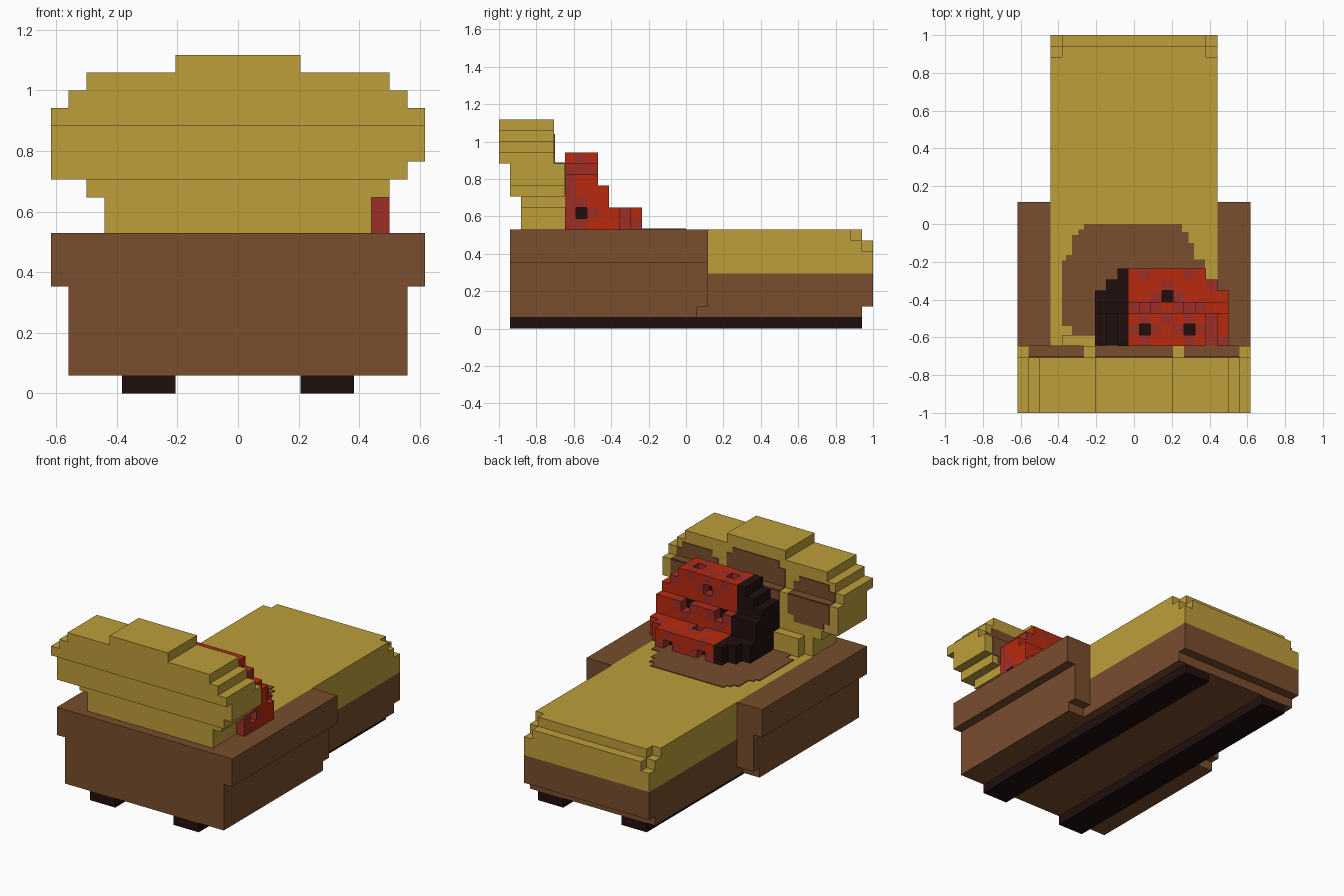
import bpy, bmesh

if "Cube" in bpy.data.objects:
    bpy.data.objects.remove(bpy.data.objects["Cube"])

U = 1 / 17  # one block


def material(name, rgb):
    m = bpy.data.materials.new(name)
    m.diffuse_color = (*rgb, 1)
    m.use_nodes = True
    m.node_tree.nodes["Principled BSDF"].inputs["Base Color"].default_value = m.diffuse_color
    return m


YELLOW = material("mustard fabric", (0.515, 0.342, 0.044))
BROWN = material("brown wood", (0.188, 0.074, 0.027))
BLACK = material("near black", (0.015, 0.0045, 0.0045))
RED = material("bright red", (0.49, 0.023, 0.0044))
DARK_RED = material("dark red", (0.342, 0.026, 0.0194))


def finish(name, bm, mats):
    bmesh.ops.recalc_face_normals(bm, faces=bm.faces[:])
    bmesh.ops.scale(bm, vec=(U, U, U), verts=bm.verts[:])
    me = bpy.data.meshes.new(name)
    bm.to_mesh(me)
    bm.free()
    for m in mats:
        me.materials.append(m)
    ob = bpy.data.objects.new(name, me)
    bpy.context.collection.objects.link(ob)
    return ob


def boxes(name, mat, *specs):
    """Blocks given as (x0, x1, y0, y1, z0, z1) in block units."""
    bm = bmesh.new()
    for x0, x1, y0, y1, z0, z1 in specs:
        vs = bmesh.ops.create_cube(bm, size=1)["verts"]
        for v in vs:
            v.co = (x1 if v.co.x > 0 else x0, y1 if v.co.y > 0 else y0, z1 if v.co.z > 0 else z0)
    return finish(name, bm, [mat])


def both(*specs):
    """Each block plus its mirror image across x = 0."""
    return [b for s in specs for b in (s, (-s[1], -s[0], *s[2:]))]


def plate(name, mat, pts, to3d, direction):
    """Thin painted plate from a 2D outline."""
    bm = bmesh.new()
    f = bm.faces.new([bm.verts.new(to3d(a, b)) for a, b in pts])
    ext = bmesh.ops.extrude_face_region(bm, geom=[f], use_keep_orig=True)
    bmesh.ops.translate(bm, vec=[0.08 * d for d in direction],
                        verts=[g for g in ext["geom"] if isinstance(g, bmesh.types.BMVert)])
    return finish(name, bm, [mat])


# Runners under the frame
boxes("runners", BLACK, *both((3.5, 6.5, -16, 16, 0, 1)))

# Wooden frame: front panel, lower sides, wider arms
boxes("frame", BROWN,
      (-9.5, 9.5, -16, -15, 1, 6), (-10.5, 10.5, -16, -15, 6, 9),
      *both((7.5, 9.5, -15, 1, 1, 2), (7.5, 9.5, -15, 2, 2, 6), (7.5, 10.5, -15, 2, 6, 9)))

# Long seat: wooden base and cushion with nibbled end corners
boxes("seat_base", BROWN, (-7.5, 7.5, -15, 16, 1, 2), (-7.5, 7.5, -15, 17, 2, 5))
boxes("seat_cushion", YELLOW,
      (-7.5, 7.5, -15, 17, 5, 7),
      (-7.5, 7.5, -15, 16, 7, 8), (-6.5, 6.5, 16, 17, 7, 8),
      (-7.5, 7.5, -15, 15, 8, 9), (-6.5, 6.5, 15, 16, 8, 9))

# Stepped backrest
boxes("backrest", YELLOW,
      (-7.5, 7.5, -15, -11, 9, 11), (-8.5, 8.5, -15, -11, 11, 12),
      (-10.5, 9.5, -16, -11, 12, 13), (-10.5, 10.5, -16, -11, 13, 15),
      (-10.5, 10.5, -17, -12, 15, 16), (-9.5, 9.5, -17, -12, 16, 17),
      (-8.5, 8.5, -17, -12, 17, 18), (-3.5, 3.5, -17, -12, 18, 19))
boxes("backrest_knob", YELLOW, (-6.5, -3.5, -11, -10, 9, 11))

# Brown spots on the backrest and its ledge
for label, c, w, top, low in (("left", -7, 2.5, 16.7, 12.2), ("middle", 0, 3.5, 17.7, 12), ("right", 7, 2.5, 16.7, 12.2)):
    n = w - 0.7
    plate(f"upper_spot_{label}", BROWN,
          [(c - w, 15), (c + w, 15), (c + w, top - 0.7), (c + n, top - 0.7), (c + n, top),
           (c - n, top), (c - n, top - 0.7), (c - w, top - 0.7)],
          lambda a, b: (a, -12, b), (0, 1, 0))
    plate(f"lower_spot_{label}", BROWN,
          [(c - w, 15), (c + w, 15), (c + w, low + 0.7), (c + n, low + 0.7), (c + n, low),
           (c - n, low), (c - n, low + 0.7), (c - w, low + 0.7)],
          lambda a, b: (a, -11, b), (0, 1, 0))
    boxes(f"ledge_spot_{label}", BROWN, (c - w, c + w, -12, -11, 15, 15.08))

# Brown spot on the seat
plate("seat_spot", BROWN,
      [(-4.5, 0), (4.3, 0), (4.3, -.7), (4.9, -.7), (4.9, -1.7), (5.4, -1.7), (5.4, -3.2), (6.4, -3.2),
       (6.4, -11), (-5.6, -11), (-5.6, -9.8), (-5.6, -9.2), (-6.5, -9.2), (-6.5, -3.3), (-6.1, -3.3),
       (-6.1, -2.8), (-5.6, -2.8), (-5.6, -1), (-5, -1), (-5, -.5), (-4.5, -.5)],
      lambda a, b: (a, b, 9), (0, 0, 1))

# Domed plush: blocks whose half width about x = 2.5 shrinks upward and outward
solid = set()
for z in range(9, 16):
    front = -5 if z < 11 else -8 if z < 13 else -9
    for y in range(-11, front + 1):
        half = 6 - max(0, z - 13) - max(0, y + 7)
        for x in range(-3, 9):
            if abs(x - 2.5) < half:
                solid.add((x, y, z))

SIDES = [(1, 0, 0), (-1, 0, 0), (0, 1, 0), (0, -1, 0), (0, 0, 1), (0, 0, -1)]


def step(p, d):
    return tuple(a + b for a, b in zip(p, d))


# Small pits, each ringed in dark red with a black floor
PITS = {(1, -10, 15): (0, 0, 1), (5, -10, 15): (0, 0, 1), (3, -7, 10): (0, 0, 1),
        (3, -9, 14): (0, 1, 0), (1, -8, 12): (0, 1, 0), (5, -8, 12): (0, 1, 0),
        (1, -5, 9): (0, 1, 0), (5, -5, 9): (0, 1, 0), (8, -10, 10): (1, 0, 0)}
solid -= set(PITS)


def plush_colour(p, d):
    x, y, z = p
    nxt = step(p, d)
    if x < 0 or (nxt in PITS and PITS[nxt] == d):
        return 0
    if any(step(p, s) in PITS for s in SIDES):
        return 2
    return 2 if x >= 7 and (z >= 14 or y >= -6 or y == -11) else 1


bm = bmesh.new()
for p in sorted(solid):
    for d in SIDES:
        if step(p, d) in solid:
            continue
        axis = [i for i in range(3) if d[i]][0]
        j, k = (axis + 1) % 3, (axis + 2) % 3
        centre = [p[0], p[1] + 0.5, p[2] + 0.5]
        corners = []
        for a, b in ((-.5, -.5), (.5, -.5), (.5, .5), (-.5, .5)):
            co = list(centre)
            co[axis] += d[axis] / 2
            co[j] += a
            co[k] += b
            corners.append(bm.verts.new(co))
        if d[axis] < 0:
            corners.reverse()
        bm.faces.new(corners).material_index = plush_colour(p, d)
bmesh.ops.remove_doubles(bm, verts=bm.verts[:], dist=0.001)
finish("spotted_plush", bm, [BLACK, RED, DARK_RED])
